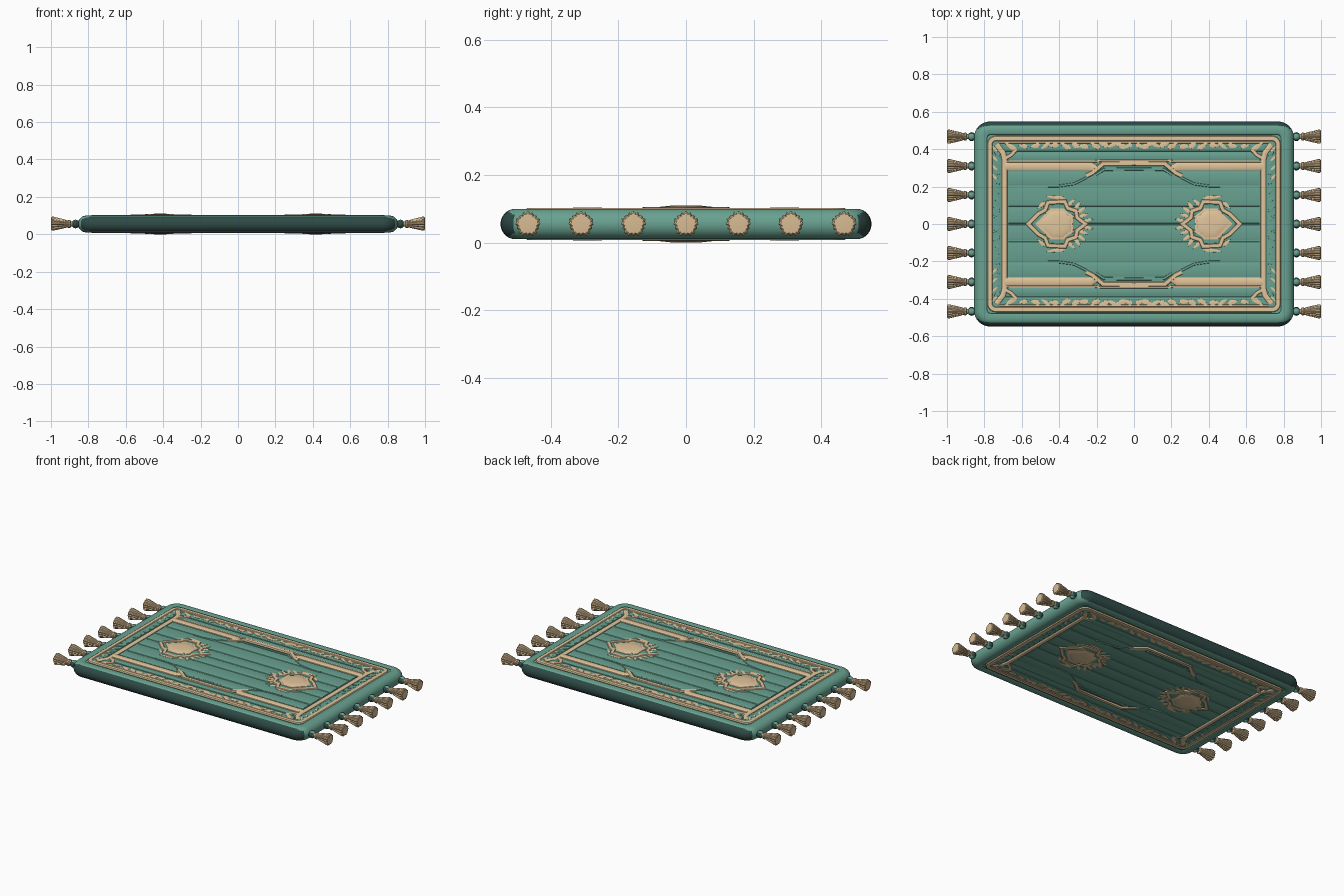
import bpy, bmesh, math, random
from mathutils import Vector

random.seed(4)
if "Cube" in bpy.data.objects:
    bpy.data.objects.remove(bpy.data.objects["Cube"], do_unlink=True)

MID = 0.055      # height of the rug's middle plane
FLOOR = 0.040    # recessed field, measured from the middle plane


def material(name, rgb):
    m = bpy.data.materials.new(name)
    m.use_nodes = True
    m.diffuse_color = (*rgb, 1)
    m.node_tree.nodes["Principled BSDF"].inputs["Base Color"].default_value = (*rgb, 1)
    return m


TEAL = material("teal cloth", (0.14, 0.36, 0.28))
DARK = material("dark teal edging", (0.027, 0.068, 0.06))
TAN = material("tan thread", (0.76, 0.56, 0.33))
ROPE = material("tassel thread", (0.68, 0.50, 0.29))


def finish(name, bm, mat, axes=(False, False, False), angle=40, dark_sides=False):
    bmesh.ops.recalc_face_normals(bm, faces=bm.faces)
    bm.normal_update()
    if dark_sides:      # faces turned to the long sides take the edging colour
        for f in bm.faces:
            f.material_index = int(abs(f.normal.y) > 0.52)
    me = bpy.data.meshes.new(name)
    bm.to_mesh(me)
    bm.free()
    me.materials.append(mat)
    if dark_sides:
        me.materials.append(DARK)
    ob = bpy.data.objects.new(name, me)
    ob.location.z = MID
    bpy.context.collection.objects.link(ob)
    bpy.ops.object.select_all(action='DESELECT')
    ob.select_set(True)
    bpy.context.view_layer.objects.active = ob
    bpy.ops.object.shade_smooth_by_angle(angle=math.radians(angle))
    if any(axes):
        mod = ob.modifiers.new("mirror", 'MIRROR')
        mod.use_axis = axes
        mod.use_clip = False
        mod.use_mirror_merge = False


def loft(bm, rings, closed=False):
    """Skin a list of equal-sized point rings."""
    rows = [[bm.verts.new(p) for p in r] for r in rings]
    pairs = list(zip(rows, rows[1:]))
    if closed:
        pairs.append((rows[-1], rows[0]))
    for a, b in pairs:
        for i in range(len(a)):
            j = (i + 1) % len(a)
            bm.faces.new((a[i], a[j], b[j], b[i]))
    if not closed:
        bm.faces.new(rows[0])
        bm.faces.new(rows[-1])


def rounded_rect(hx, hy, r, steps=8):
    pts = []
    for k, (sx, sy) in enumerate(((1, 1), (-1, 1), (-1, -1), (1, -1))):
        for i in range(steps + 1):
            a = math.pi / 2 * (k + i / steps)
            pts.append((sx * (hx - r) + r * math.cos(a), sy * (hy - r) + r * math.sin(a)))
    return pts


def ribbon(bm, path, width, top=0.047, closed=False):
    """Raised, softly domed strip along a flat path."""
    section = ((-1, 0), (-0.95, 0.6), (-0.75, 0.93), (0, 1), (0.75, 0.93), (0.95, 0.6), (1, 0))
    pts = [Vector(p) for p in path]
    n = len(pts)
    rings = []
    for i, p in enumerate(pts):
        before = pts[i - 1] if i or closed else None
        after = pts[(i + 1) % n] if i < n - 1 or closed else None
        d1 = (p - before).normalized() if before else (after - p).normalized()
        d2 = (after - p).normalized() if after else d1
        side = Vector((-(d1 + d2).y, (d1 + d2).x)).normalized()
        side *= width / 2 / max(0.5, side.dot(Vector((-d1.y, d1.x))))
        low = FLOOR - 0.001
        rings.append([(*(p + side * s), low + (top - low) * h) for s, h in section])
    loft(bm, rings, closed)


def gem(bm, center, outline, levels):
    """Stacked plate: levels are (scale, height) pairs."""
    loft(bm, [[(center[0] + x * s, center[1] + y * s, z) for x, y in outline] for s, z in levels])


def leaf(bm, x, y, length, width, turn, top=0.047):
    c, s = math.cos(turn), math.sin(turn)
    shape = []
    for i in range(10):
        a = math.tau * i / 10
        u, v = length / 2 * math.cos(a), width / 2 * math.sin(a) * (1 - 0.5 * math.cos(a))
        shape.append((u * c - v * s, u * s + v * c))
    gem(bm, (x, y), shape, ((1, FLOOR - 0.002), (0.94, top - 0.001), (0.5, top)))


# Padded rug body: rounded rim, dark along the long sides, recessed field on both faces
half = []
for i in range(13):
    a = math.pi / 2 * i / 12
    half.append((0.045 * (1 - math.cos(a)), 0.045 * math.sin(a)))
half += [(0.064, 0.045), (0.068, 0.043), (0.07, FLOOR)]
levels = [(d, -z) for d, z in reversed(half[1:])] + half
bm = bmesh.new()
loft(bm, [[(x, y, z) for x, y in rounded_rect(0.855 - d, 0.548 - d, max(0.085 - d, 0.02))]
          for d, z in levels])
finish("rug_body", bm, TEAL, dark_sides=True)

# Padded ribs of the field and border
bm = bmesh.new()
for y0, y1, reach in ((0, 0.09, 0.67), (0.09, 0.205, 0.67), (0.205, 0.285, 0.67),
                      (0.335, 0.385, 0.67), (0.385, 0.452, 0.70)):
    ribbon(bm, [(0, (y0 + y1) / 2), (reach, (y0 + y1) / 2)], y1 - y0 - 0.005, 0.0445)
ribbon(bm, [(0.738, 0), (0.738, 0.45)], 0.05, 0.0445)
finish("field_ribs", bm, TEAL, (True, True, True))

# Teal piping that outlines the central panel
bm = bmesh.new()
ribbon(bm, [(0.25, 0.25), (0.32, 0.215), (0.40, 0.203), (0.46, 0.203)], 0.014, 0.048)
ribbon(bm, [(0.205, 0.262), (0.16, 0.292), (0, 0.294)], 0.016, 0.046)
finish("panel_piping", bm, TEAL, (True, True, True))

# Outer tan frame
bm = bmesh.new()
ribbon(bm, rounded_rect(0.771, 0.458, 0.035), 0.028, 0.048, True)
finish("outer_frame", bm, TAN, (False, False, True))

# Inner frame with forked corners and thin border line
bm = bmesh.new()
ribbon(bm, [(0.692, 0), (0.692, 0.345), (0.70, 0.38), (0.735, 0.425)], 0.03)
ribbon(bm, [(0.69, 0.35), (0.655, 0.37), (0.63, 0.40)], 0.022)
ribbon(bm, [(0, 0.437), (0.72, 0.437)], 0.012, 0.047)
finish("inner_frame", bm, TAN, (True, True, True))

# Outline of the central panel
bm = bmesh.new()
ribbon(bm, [(0.255, 0.257), (0.225, 0.272), (0.165, 0.322), (0, 0.324)], 0.026, 0.049)
finish("panel_outline", bm, TAN, (True, True, True))

# Wide bands, on the upper face only
bm = bmesh.new()
ribbon(bm, [(0.69, 0.309), (0.235, 0.309), (0.205, 0.29)], 0.046, 0.0475)
ribbon(bm, [(0.68, 0.335), (0.21, 0.335), (0.17, 0.339), (0, 0.339)], 0.012, 0.048)
finish("long_bands", bm, TAN, (True, True, False))

# Scattered leaves along the long borders and corners
bm = bmesh.new()
x = 0.03
while x < 0.6:
    leaf(bm, x, 0.422 + random.uniform(-0.008, 0.006), random.uniform(0.045, 0.07),
         random.uniform(0.02, 0.03), random.uniform(-0.7, 0.7))
    x += random.uniform(0.04, 0.065)
for i in range(4):
    leaf(bm, 0.745, 0.25 + 0.05 * i, 0.045, 0.014, 0.9)
leaf(bm, 0.66, 0.415, 0.08, 0.026, 0.6)
finish("border_leaves", bm, TAN, (True, True, True))

# Teal leaves along the short borders
bm = bmesh.new()
for i in range(8):
    leaf(bm, 0.735, 0.03 + 0.05 * i, 0.05, 0.02, 0.8, 0.047)
finish("side_leaves", bm, TEAL, (True, True, True))


# Pair of medallions: jagged rings around a raised gem
def mirrored(points):
    return points + [(x, -y) for x, y in reversed(points) if y > 0]


CX = 0.41
ring = mirrored([(0.155, 0), (0.10, 0.055), (0.065, 0.075), (0.05, 0.115), (-0.04, 0.12),
                 (-0.055, 0.085), (-0.10, 0.07), (-0.105, 0.035), (-0.15, 0)])
bm = bmesh.new()
ribbon(bm, [(CX + x, y) for x, y in ring], 0.024, 0.05, True)
for side in (1, -1):
    leaf(bm, CX + 0.01, 0.142 * side, 0.11, 0.02, 0.1 * side)
    for x, y, turn in ((-0.075, 0.115, 2.4), (-0.13, 0.075, 2.5), (-0.14, 0.045, 2.8),
                       (0.085, 0.10, -0.7), (-0.165, 0.02, 2.9), (-0.11, 0.10, 2.2)):
        leaf(bm, CX + x, y * side, 0.055, 0.019, turn * side)
finish("medallion_rings", bm, TAN, (True, False, True))

bm = bmesh.new()
gem(bm, (CX, 0), [(x * 0.9, y * 0.9) for x, y in ring],
    ((1, FLOOR), (0.98, 0.046), (0.8, 0.047)))
finish("medallion_grounds", bm, TEAL, (True, False, True))

bm = bmesh.new()
core = mirrored([(0.12, 0), (0.075, 0.045), (0.04, 0.085), (-0.035, 0.085),
                 (-0.06, 0.06), (-0.088, 0.047), (-0.084, 0)])
gem(bm, (CX, 0), core, ((1, FLOOR), (0.98, 0.049), (0.88, 0.051), (0.84, 0.050),
                        (0.80, 0.0515), (0.5, 0.0545), (0.2, 0.055)))
finish("medallion_gems", bm, TAN, (True, False, True))


# Tassels on both short ends, each hanging from a teal bead
def turned(bm, y, profile, segments, ridge=0.0):
    rings = []
    for x, r, k in profile:
        ring = []
        for i in range(segments):
            a = math.tau * i / segments
            q = r * (1 - ridge * k * (i % 2)) * (1 + 0.05 * k * math.sin(5 * a))
            ring.append((x, y + q * math.cos(a), q * math.sin(a)))
        rings.append(ring)
    loft(bm, rings)


beads, tassels = bmesh.new(), bmesh.new()
for y in (-0.467, -0.31, -0.155, 0, 0.155, 0.31, 0.467):
    turned(beads, y, [(0.868 + 0.021 * math.sin(a), 0.023 * math.cos(a) + 0.001, 0)
                      for a in (math.pi * (i / 8 - 0.5) for i in range(9))], 14)
    turned(tassels, y, ((0.88, 0.011, 0), (0.893, 0.014, 0.2), (0.897, 0.021, 0.4),
                        (0.906, 0.022, 0.5), (0.911, 0.018, 0.5), (0.93, 0.024, 1),
                        (0.96, 0.031, 1), (0.985, 0.037, 1), (0.995, 0.037, 1.2),
                        (0.999, 0.031, 1), (1.0, 0.015, 0.5)), 32, 0.12)
finish("tassel_beads", beads, TEAL, (True, False, False), dark_sides=True)
finish("tassels", tassels, ROPE, (True, False, False), 30)
